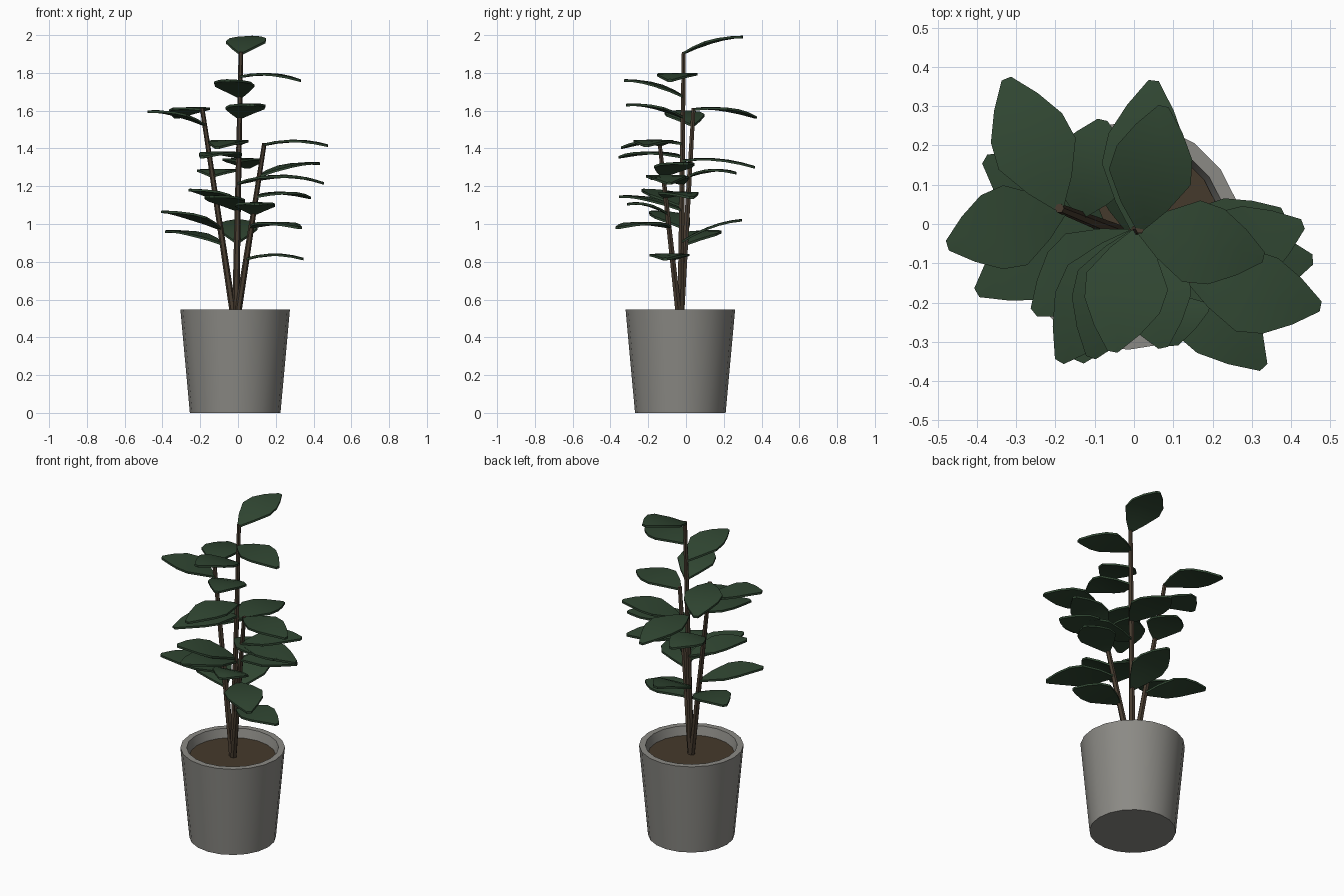
import bpy, bmesh, math
from mathutils import Vector

if "Cube" in bpy.data.objects:
    bpy.data.objects.remove(bpy.data.objects["Cube"])


def material(name, rgb):
    m = bpy.data.materials.new(name)
    m.diffuse_color = (*rgb, 1)
    m.use_nodes = True
    m.node_tree.nodes["Principled BSDF"].inputs["Base Color"].default_value = m.diffuse_color
    return m


GREY = material("pot_grey", (0.26, 0.255, 0.235))
SOIL = material("soil_brown", (0.06, 0.042, 0.025))
BARK = material("bark_brown", (0.065, 0.046, 0.03))
GREEN = material("leaf_green", (0.03, 0.062, 0.032))


def finish(name, bm, mat, angle=None):
    bmesh.ops.recalc_face_normals(bm, faces=bm.faces)
    me = bpy.data.meshes.new(name)
    bm.to_mesh(me)
    bm.free()
    me.materials.append(mat)
    ob = bpy.data.objects.new(name, me)
    bpy.context.collection.objects.link(ob)
    if angle:
        bpy.ops.object.select_all(action='DESELECT')
        ob.select_set(True)
        bpy.context.view_layer.objects.active = ob
        bpy.ops.object.shade_smooth_by_angle(angle=math.radians(angle))
    return ob


def loft(rings, sides, cap_start=True, cap_end=True):
    """Rings of (centre, radius), horizontal circles joined in order."""
    bm = bmesh.new()
    loops = [[bm.verts.new(Vector(c) + Vector((r * math.cos(a), r * math.sin(a), 0)))
              for a in (2 * math.pi * i / sides for i in range(sides))] for c, r in rings]
    for a, b in zip(loops, loops[1:]):
        for i in range(sides):
            j = (i + 1) % sides
            bm.faces.new((a[i], a[j], b[j], b[i]))
    if cap_start:
        bm.faces.new(loops[0])
    if cap_end:
        bm.faces.new(loops[-1])
    return bm


# Pot and soil
PX, PY = -0.015, -0.03
profile = [(0.24, 0), (0.29, 0.547), (0.255, 0.547), (0.235, 0.47)]
finish("pot", loft([((PX, PY, z), r) for r, z in profile], 20), GREY, 35)
finish("soil", loft([((PX, PY, 0.475), 0.236), ((PX, PY, 0.495), 0.24)], 20), SOIL)

# Stems: base and top points
STEMS = {
    "centre": (Vector((-0.013, -0.03, 0.48)), Vector((0.015, -0.012, 1.91))),
    "left": (Vector((-0.018, -0.028, 0.48)), Vector((-0.19, 0.04, 1.615))),
    "right": (Vector((-0.008, -0.034, 0.48)), Vector((0.14, -0.14, 1.43))),
}
for name, (a, b) in STEMS.items():
    finish(name + "_stem", loft([(a, 0.019), (b, 0.012)], 6), BARK, 30)

# Leaf outline: position along the midrib, half width
OUTLINE = [(0, 0.012), (0.18, 0.06), (0.42, 0.106), (0.62, 0.098), (0.82, 0.06), (1, 0.013)]
THICK = 0.012


def leaf(name, stem, base_z, tip):
    a, b = STEMS[stem]
    base = a.lerp(b, (base_z - a.z) / (b.z - a.z))
    run = Vector(tip) - base
    side = Vector((-run.y, run.x, 0)).normalized()
    bm = bmesh.new()
    rows = []
    for t, w in OUTLINE:
        c = base + run * t + Vector((0, 0, 0.09 * t * (1 - t)))
        rows.append([bm.verts.new(c + side * s * w + Vector((0, 0, h)))
                     for s, h in ((-1, 0), (0, 0.002), (1, 0),
                                  (1, -THICK), (0, -THICK), (-1, -THICK))])
    for p, q in zip(rows, rows[1:]):
        for i in range(6):
            j = (i + 1) % 6
            bm.faces.new((p[i], p[j], q[j], q[i]))
    bm.faces.new(rows[0])
    bm.faces.new(rows[-1])
    finish(name, bm, GREEN, 30)


# Leaves per stem: height on the stem, then the tip
LEAVES = {
    "centre": [(1.91, (0.075, 0.30, 1.995)), (1.785, (0.33, -0.085, 1.765)),
               (1.68, (-0.055, -0.325, 1.765)), (1.57, (0.075, -0.315, 1.635)),
               (1.34, (0.05, 0.365, 1.305)), (1.43, (-0.11, -0.34, 1.41)),
               (1.36, (-0.19, -0.35, 1.36)), (1.10, (-0.255, -0.225, 1.185)),
               (1.08, (-0.14, -0.35, 1.15)), (1.22, (0.37, -0.17, 1.245)),
               (0.91, (0.0, 0.295, 1.025))],
    "left": [(1.612, (-0.325, 0.37, 1.57)), (1.53, (-0.475, -0.055, 1.60)),
             (1.26, (-0.08, 0.265, 1.275)), (0.9, (-0.38, 0.165, 0.965)),
             (0.98, (-0.40, -0.175, 1.07))],
    "right": [(1.425, (0.475, -0.21, 1.42)), (1.26, (0.43, 0.0, 1.325)),
              (1.25, (0.455, -0.09, 1.22)), (1.15, (0.38, 0.03, 1.145)),
              (0.99, (0.33, -0.365, 0.985)), (0.82, (0.345, -0.11, 0.82)),
              (1.06, (0.10, -0.31, 1.11))],
}
for stem, items in LEAVES.items():
    for i, (z, tip) in enumerate(items, 1):
        leaf(f"{stem}_leaf_{i}", stem, z, tip)
